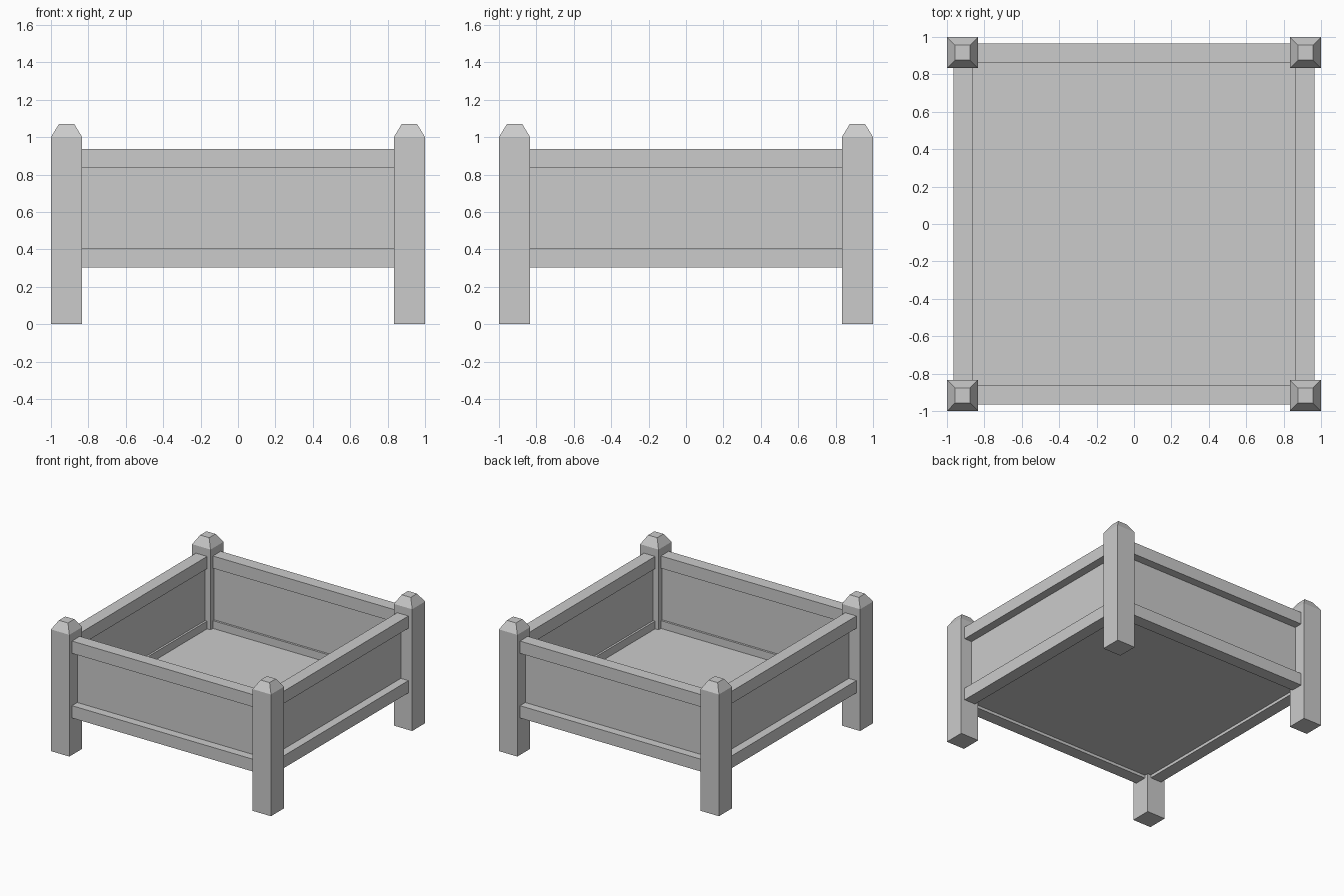
import bpy
import bmesh
from math import pi
from mathutils import Matrix, Vector

if "Cube" in bpy.data.objects:
    bpy.data.objects.remove(bpy.data.objects["Cube"])

POST = 0.167           # post width
C = 1 - POST / 2       # post centre line
SPAN = 2 * (1 - POST)  # clear distance between posts


def finish(bm, name, turn=0):
    bm.transform(Matrix.Rotation(turn, 4, 'Z'))
    bmesh.ops.recalc_face_normals(bm, faces=bm.faces)
    mesh = bpy.data.meshes.new(name)
    bm.to_mesh(mesh)
    bm.free()
    obj = bpy.data.objects.new(name, mesh)
    bpy.context.collection.objects.link(obj)
    return obj


def box(name, lo, hi, turn=0):
    lo, hi = Vector(lo), Vector(hi)
    bm = bmesh.new()
    bmesh.ops.create_cube(bm, size=1)
    bmesh.ops.scale(bm, vec=hi - lo, verts=bm.verts)
    bmesh.ops.translate(bm, vec=(lo + hi) / 2, verts=bm.verts)
    return finish(bm, name, turn)


def post(name, turn):
    # square section lofted up to a tapered cap
    bm = bmesh.new()
    rings = []
    for half, z in ((POST / 2, 0), (POST / 2, 1.0), (0.041, 1.07)):
        rings.append([bm.verts.new((-C + sx * half, -C + sy * half, z))
                      for sx, sy in ((-1, -1), (1, -1), (1, 1), (-1, 1))])
    for a, b in zip(rings, rings[1:]):
        for i in range(4):
            j = (i + 1) % 4
            bm.faces.new((a[i], a[j], b[j], b[i]))
    bm.faces.new(rings[0][::-1])
    bm.faces.new(rings[-1])
    return finish(bm, name, turn)


# four identical sides: post, two rails and a thin inset panel
h = SPAN / 2
for i, side in enumerate(("front", "right", "back", "left")):
    turn = i * pi / 2
    post(side + "_corner_post", turn)
    box(side + "_top_rail", (-h, -0.966, 0.835), (h, -0.864, 0.936), turn)
    box(side + "_bottom_rail", (-h, -0.966, 0.304), (h, -0.864, 0.405), turn)
    box(side + "_panel", (-h, -0.897, 0.405), (h, -0.881, 0.835), turn)

# floor set between the bottom rails
box("floor", (-0.864, -0.864, 0.328), (0.864, 0.864, 0.341))
